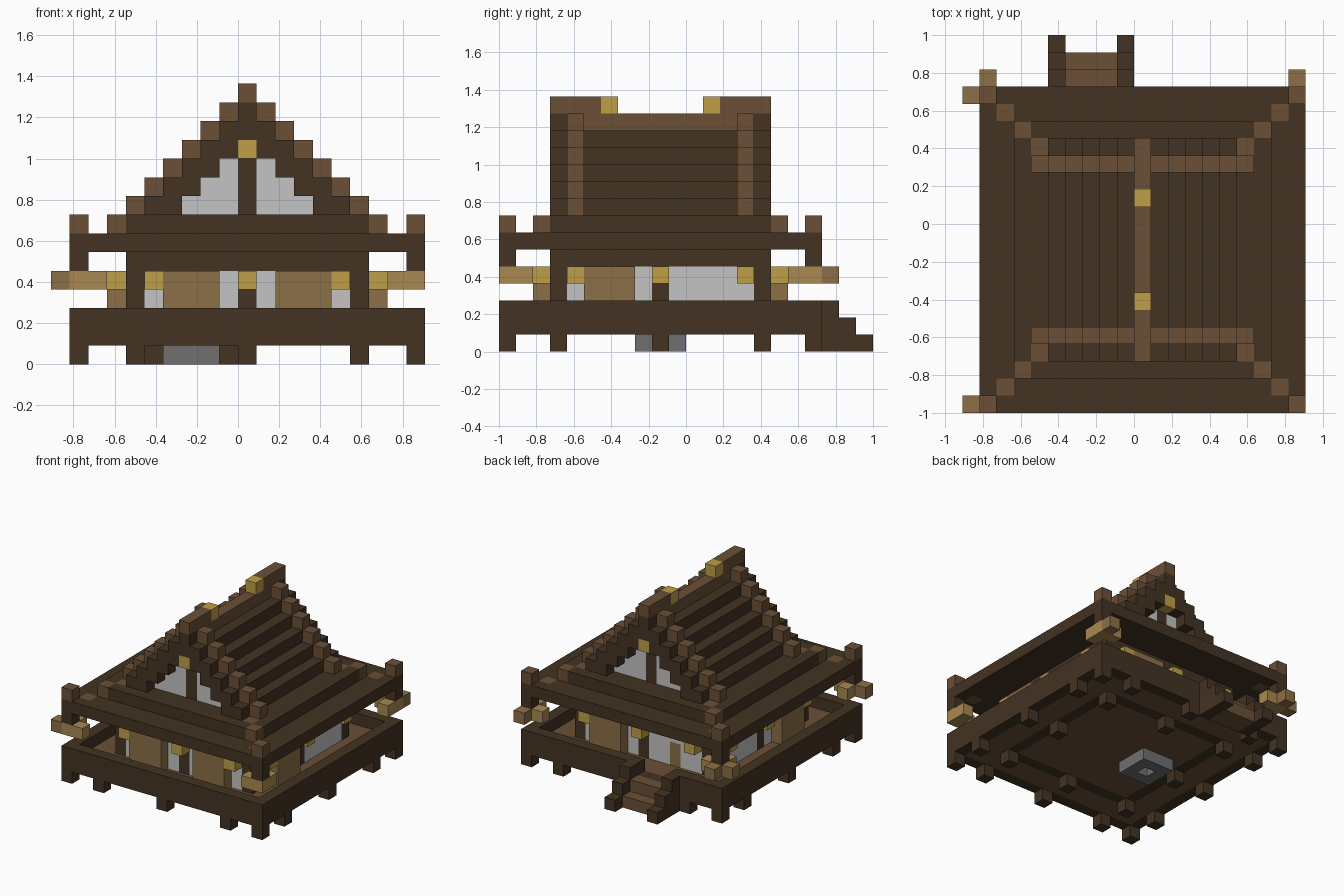
import bpy
import bmesh
from mathutils import Vector

if "Cube" in bpy.data.objects:
    bpy.data.objects.remove(bpy.data.objects["Cube"], do_unlink=True)

U = 1 / 11                      # size of one building block
ORIGIN = Vector((-10, -11, 0))  # block coordinates of the corner

COLOURS = {
    "dark_timber": (0.056, 0.033, 0.0165),
    "brown_wood": (0.145, 0.08, 0.039),
    "tan_wood": (0.265, 0.16, 0.063),
    "pale_wood": (0.40, 0.25, 0.085),
    "lantern_gold": (0.52, 0.345, 0.064),
    "plaster_grey": (0.54, 0.55, 0.54),
    "stone_grey": (0.16, 0.16, 0.16),
}


def make_material(name, rgb):
    mat = bpy.data.materials.new(name)
    mat.use_nodes = True
    mat.diffuse_color = (*rgb, 1)
    bsdf = mat.node_tree.nodes["Principled BSDF"]
    bsdf.inputs["Base Color"].default_value = (*rgb, 1)
    bsdf.inputs["Roughness"].default_value = 0.9
    return mat


materials = {n: make_material(n, c) for n, c in COLOURS.items()}
grid = {}        # block -> part name
part_colour = {}


def fill(part, colour, xs, ys, zs):
    """Fill a box of blocks; an int means one block, a pair is a range."""
    part_colour[part] = colour
    rx, ry, rz = [range(a, a + 1) if isinstance(a, int) else range(*a)
                  for a in (xs, ys, zs)]
    for x in rx:
        for y in ry:
            for z in rz:
                grid[x, y, z] = part


def clear(xs, ys, zs):
    for x in range(*xs):
        for y in range(*ys):
            for z in range(*zs):
                grid.pop((x, y, z), None)


def ring(part, colour, inset, zs):
    """Square ring one block thick, inset from the eaves outline."""
    x0, x1, y0, y1 = 1 + inset, 20 - inset, inset, 19 - inset
    for x in (x0, x1 - 1):
        fill(part, colour, x, (y0, y1), zs)
    for y in (y0, y1 - 1):
        fill(part, colour, (x0, x1), y, zs)


def corners(inset):
    return [(x, y) for x in (1 + inset, 19 - inset) for y in (inset, 18 - inset)]


# Foundation: short legs and a hollow stone hearth base
for x in (1, 4, 10, 16, 19):
    for y in (0, 3, 9, 15, 18):
        if (x, y) != (10, 9):
            fill("legs", "dark_timber", x, y, 0)
fill("hearth_base", "stone_grey", (6, 9), (8, 11), 0)
clear((7, 8), (9, 10), (0, 1))

# Deck, sill beams and railing
fill("deck", "brown_wood", (2, 19), (1, 18), 1)
ring("sill_beams", "dark_timber", 3, 1)
ring("railing", "dark_timber", 0, (1, 3))

# Back stairs, with an opening through the railing
clear((6, 9), (18, 19), (2, 3))
for step in range(3):
    for x in (5, 9):
        fill("stair_sides", "dark_timber", x, 19 + step, (0, 3 - step))
for step in range(2):
    fill("stair_treads", "brown_wood", (6, 9), 19 + step, (0, 2 - step))

# House walls, posts and top beam
ring("walls", "plaster_grey", 3, (2, 5))
for x in (4, 10, 16):
    for y in (3, 9, 15):
        if (x, y) != (10, 9):
            fill("posts", "dark_timber", x, y, (2, 5))
ring("top_beam", "dark_timber", 3, 5)
fill("back_door", "tan_wood", 7, 15, (2, 4))

# Sliding shutters standing proud of the walls
for x in (6, 12):
    fill("shutters", "tan_wood", (x, x + 3), 2, (2, 5))
fill("shutters", "tan_wood", (12, 15), 16, (2, 5))
for x in (3, 17):
    fill("shutters", "tan_wood", x, (5, 8), (2, 5))

# Wall lanterns
for y in (2, 16):
    for x in (5, 10, 15):
        fill("wall_lanterns", "lantern_gold", x, y, 4)
for x in (3, 17):
    for y in (4, 9, 14):
        fill("wall_lanterns", "lantern_gold", x, y, 4)

# Lower skirt roof with brown hip tiles on the diagonals
fill("skirt_roof", "dark_timber", (1, 20), (0, 19), 6)
fill("upper_skirt", "dark_timber", (3, 18), (2, 17), 7)
for inset, z in ((0, 7), (1, 6), (2, 7), (3, 7)):
    for x, y in corners(inset):
        fill("hip_tiles", "brown_wood", x, y, z)

# Hanging ornaments under the eaves corners
for x, y in corners(0):
    fill("corner_drops", "dark_timber", x, y, 5)
    fill("corner_ornaments", "pale_wood", x, y, 4)
    for dx, dy in ((1, 0), (-1, 0), (0, 1), (0, -1)):
        ax, ay = x + dx, y + dy
        outer = ax < 1 or ay > 18
        if ax < 20 and ay >= 0:
            name = "ornament_ends" if outer else "corner_ornaments"
            fill(name, "tan_wood" if outer else "pale_wood", ax, ay, 4)

# Gable walls with centre posts
for y in (4, 14):
    for x in range(6, 15):
        rise = min(x - 4, 16 - x)
        fill("gable_walls", "plaster_grey", x, y, (8, 8 + rise))
    fill("gable_posts", "dark_timber", 10, y, (8, 13))

# Stepped main roof and the brown verge tiles on it
for x in range(4, 17):
    rise = min(x - 4, 16 - x)
    if rise:
        fill("main_roof", "dark_timber", x, (3, 16), (6 + rise, 8 + rise))
    for y in (4, 14):
        fill("verge_tiles", "brown_wood", x, y, 8 + rise)

# Ridge with raised ends and lanterns
fill("ridge", "brown_wood", 10, (4, 15), 13)
fill("ridge_ends", "brown_wood", 10, (3, 6), 14)
fill("ridge_ends", "brown_wood", 10, (13, 16), 14)
for y in (6, 12):
    fill("ridge_lanterns", "lantern_gold", 10, y, 14)
for y in (3, 15):
    fill("gable_lanterns", "lantern_gold", 10, y, 11)


# Skin each part, keeping only faces open to the air
def build(part, cells):
    bm = bmesh.new()
    for cell in cells:
        centre = Vector(cell) + Vector((0.5, 0.5, 0.5))
        for axis in range(3):
            for sign in (-1, 1):
                n = Vector((0, 0, 0))
                n[axis] = sign
                near = tuple(int(c + d) for c, d in zip(cell, n))
                if near in grid:
                    continue
                a = Vector((0, 0, 0))
                a[(axis + 1) % 3] = 0.5
                b = n.cross(a)
                mid = centre + n * 0.5
                bm.faces.new([bm.verts.new((mid + o + ORIGIN) * U)
                              for o in (a + b, b - a, -a - b, a - b)])
    bmesh.ops.remove_doubles(bm, verts=bm.verts, dist=0.001)
    bmesh.ops.dissolve_limit(bm, angle_limit=0.01, verts=bm.verts, edges=bm.edges)
    mesh = bpy.data.meshes.new(part)
    bm.to_mesh(mesh)
    bm.free()
    mesh.materials.append(materials[part_colour[part]])
    bpy.context.collection.objects.link(bpy.data.objects.new(part, mesh))


for part in part_colour:
    cells = [c for c, p in grid.items() if p == part]
    if cells:
        build(part, cells)
